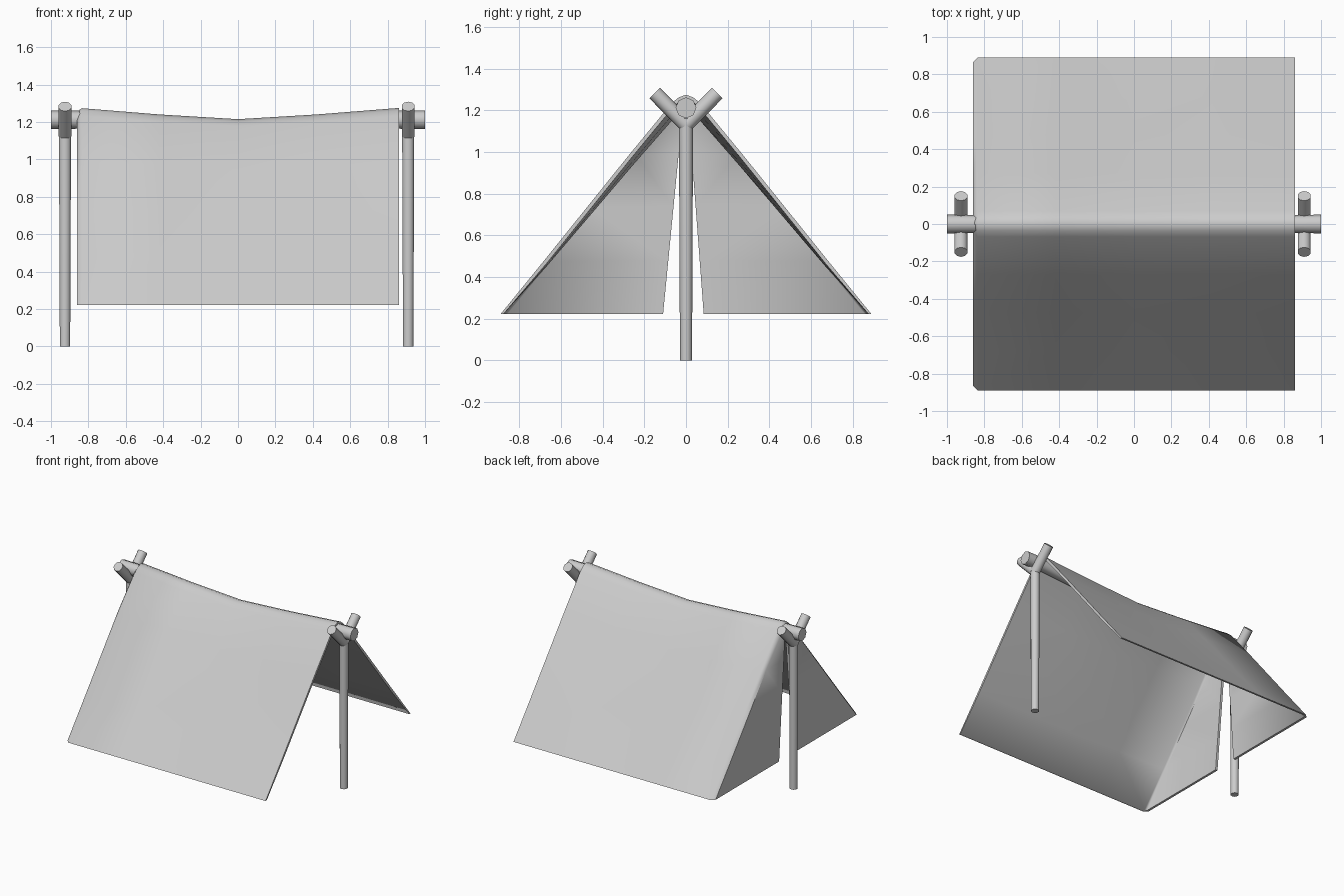
import bpy, bmesh
from math import radians
from mathutils import Vector

cube = bpy.data.objects.get("Cube")
if cube:
    bpy.data.objects.remove(cube)

grey = bpy.data.materials.new("plain_grey")
grey.use_nodes = True
color = (0.6, 0.6, 0.6, 1)
grey.diffuse_color = color
grey.node_tree.nodes["Principled BSDF"].inputs["Base Color"].default_value = color


def finish(name, bm, angle=40):
    mesh = bpy.data.meshes.new(name)
    bm.to_mesh(mesh)
    bm.free()
    obj = bpy.data.objects.new(name, mesh)
    bpy.context.collection.objects.link(obj)
    mesh.materials.append(grey)
    bpy.ops.object.select_all(action='DESELECT')
    obj.select_set(True)
    bpy.context.view_layer.objects.active = obj
    bpy.ops.object.shade_smooth_by_angle(angle=radians(angle))
    return obj


def sag(x):
    return 0.06 * max(0, 1 - abs(x) / 0.85) ** 1.0 * (1 + 0.35 * abs(x)) if abs(x) < 0.85 else 0


# Swept round pole through a list of points with matching radii
def pole(name, points, radii, sides=8):
    bm = bmesh.new()
    points = [Vector(p) for p in points]
    rot = (points[-1] - points[0]).to_track_quat('Z', 'Y').to_matrix().to_4x4()
    rings = []
    for p, r in zip(points, radii):
        ring = bmesh.ops.create_circle(bm, segments=sides, radius=r)["verts"]
        bmesh.ops.transform(bm, matrix=rot, verts=ring)
        bmesh.ops.translate(bm, vec=p, verts=ring)
        rings.append(ring)
    for a, b in zip(rings, rings[1:]):
        for i in range(sides):
            j = (i + 1) % sides
            bm.faces.new((a[i], a[j], b[j], b[i]))
    bm.faces.new(rings[0])
    bm.faces.new(rings[-1])
    bmesh.ops.recalc_face_normals(bm, faces=bm.faces[:])
    return finish(name, bm, 50)


# Forked uprights at both ends
for side, x in (("right", -0.925), ("left", 0.91)):
    pole(side + "_upright", [(x, 0, 0), (x, 0, 1.16)], [0.029, 0.034], 10)
    for end, s in (("front", -1), ("back", 1)):
        pole(f"{side}_{end}_fork", [(x, 0, 1.13), (x, s * 0.15, 1.283)], [0.036, 0.036], 10)

# Sagging ridge pole
stations = [-1, -0.85, -0.42, 0, 0.42, 0.85, 1]
pole("ridge_pole", [(x, 0, 1.212 - sag(x)) for x in stations], [0.05, 0.048, 0.045, 0.045, 0.045, 0.048, 0.05])

# Cloth: roof section from ridge to hem, as (half width, height)
section = [(0, 1.275), (0.035, 1.262), (0.068, 1.235), (0.27, 0.99), (0.475, 0.735), (0.68, 0.48), (0.89, 0.222)]
HEM, CORNER, END = 0.222, 0.025, -0.86


def column(bm, x, inset=0.0):
    """One row of cloth points from front hem over the ridge to back hem."""
    pts = [(-y, z) for y, z in section[:0:-1]] + section
    row = []
    for y, z in pts:
        drop = sag(x) * (z - HEM) / (1.275 - HEM)
        if inset:
            k = max(0, abs(y) - inset) / abs(y) if y else 0
            y, z = y * k, z - (inset * 0.8 if z > 1.2 else 0)
        row.append(bm.verts.new((x, y, z - drop)))
    return row


bm = bmesh.new()
rows = [column(bm, END, CORNER)]
rows += [column(bm, x) for x in (END + CORNER, -0.42, 0, 0.42, 0.86)]
for a, b in zip(rows, rows[1:]):
    for i in range(len(a) - 1):
        bm.faces.new((a[i], a[i + 1], b[i + 1], b[i]))

# End flaps, parting from the ridge down to the hem
rim, mid = rows[0], len(section) - 1
for s, gap in ((-1, 0.11), (1, 0.085)):
    outer = [rim[mid + s * i] for i in range(2, mid + 1)]
    inner = [bm.verts.new((END, s * gap * (0.1 + 0.9 * (1.24 - v.co.z) / (1.24 - HEM)), v.co.z)) for v in outer]
    for i in range(len(outer) - 1):
        bm.faces.new((outer[i], outer[i + 1], inner[i + 1], inner[i]))
    bm.faces.new((rim[mid], rim[mid + s], outer[0], inner[0]))
bmesh.ops.recalc_face_normals(bm, faces=bm.faces[:])
if sum(f.normal.z * f.calc_area() for f in bm.faces) < 0:
    bmesh.ops.reverse_faces(bm, faces=bm.faces[:])

# Give the cloth thickness and trim the hem level
bmesh.ops.solidify(bm, geom=bm.faces[:], thickness=0.018)
for v in bm.verts:
    if v.co.z < HEM + 0.03:
        v.co.z = HEM
bmesh.ops.recalc_face_normals(bm, faces=bm.faces[:])
finish("tent_cloth", bm, 50)
